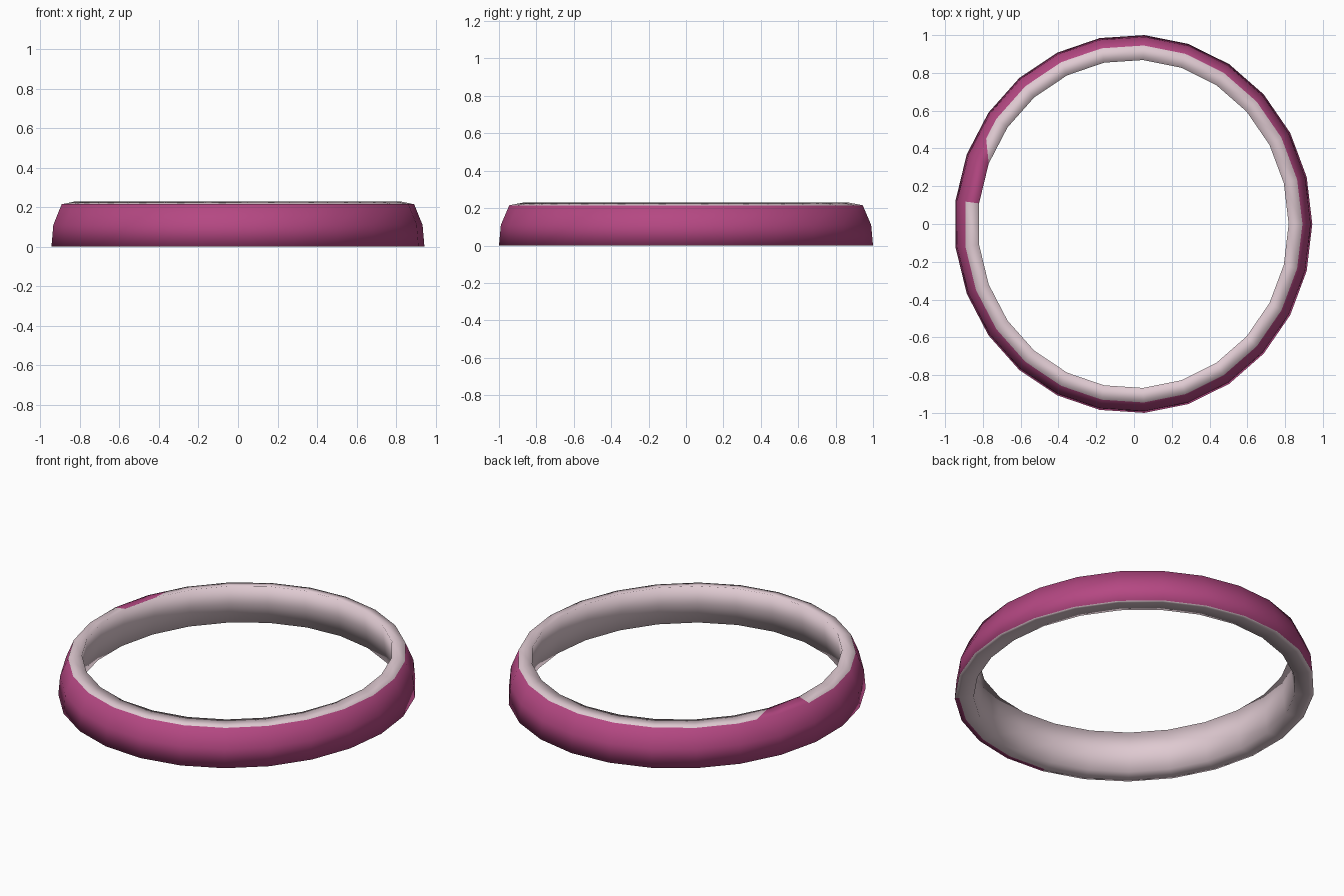
import bpy, bmesh, math

if "Cube" in bpy.data.objects:
    bpy.data.objects.remove(bpy.data.objects["Cube"])

SIDES = 25
RX, RY, X_SHIFT = 0.948, 1.002, -0.004
# closed cross-section: (radius factor, height), outer foot up over the rim and down inside
PROFILE = [(1.0, 0.0), (0.99, 0.11), (0.945, 0.215),
           (0.868, 0.23), (0.879, 0.115), (0.895, 0.0), (0.975, 0.0)]
OUTER_BANDS = (0, 1)
RIM_BAND, FOOT_BAND = 2, 6
FOOT_PATCH = range(18, 22)     # magenta laps under the foot here


def material(name, colour):
    m = bpy.data.materials.new(name)
    m.diffuse_color = (*colour, 1)
    m.use_nodes = True
    m.node_tree.nodes["Principled BSDF"].inputs["Base Color"].default_value = m.diffuse_color
    return m


bm = bmesh.new()
rings = []
for i in range(SIDES):
    a = 2 * math.pi * i / SIDES
    rings.append([bm.verts.new((RX * r * math.cos(a) + X_SHIFT, RY * r * math.sin(a), z))
                  for r, z in PROFILE])

# sweep the section round the oval; outside is magenta, rim and lining pale pink
n = len(PROFILE)
for i in range(SIDES):
    p, q = rings[i], rings[(i + 1) % SIDES]
    for j in range(n):
        k = (j + 1) % n
        f = bm.faces.new((p[j], q[j], q[k], p[k]))
        if (j in OUTER_BANDS or (j == RIM_BAND and i == 11)
                or (j == FOOT_BAND and i in FOOT_PATCH)):
            f.material_index = 1

# slanted end of the magenta patch on the rim: split its outer edge, then cut across
p, q = rings[10], rings[11]
edge = bm.edges.get((p[RIM_BAND], q[RIM_BAND]))
_, mid = bmesh.utils.edge_split(edge, p[RIM_BAND], 0.5)
rim_face = next(f for f in mid.link_faces if q[RIM_BAND + 1] in f.verts)
bmesh.utils.face_split(rim_face, mid, q[RIM_BAND + 1])
for f in mid.link_faces:
    if len(f.verts) == 3:
        f.material_index = 1

bmesh.ops.recalc_face_normals(bm, faces=bm.faces)
for f in bm.faces:
    f.smooth = True

mesh = bpy.data.meshes.new("oval_band")
bm.to_mesh(mesh)
bm.free()
mesh.materials.append(material("pale pink lining", (0.74, 0.59, 0.64)))
mesh.materials.append(material("magenta outside", (0.46, 0.064, 0.225)))

band = bpy.data.objects.new("oval_band", mesh)
bpy.context.collection.objects.link(band)
